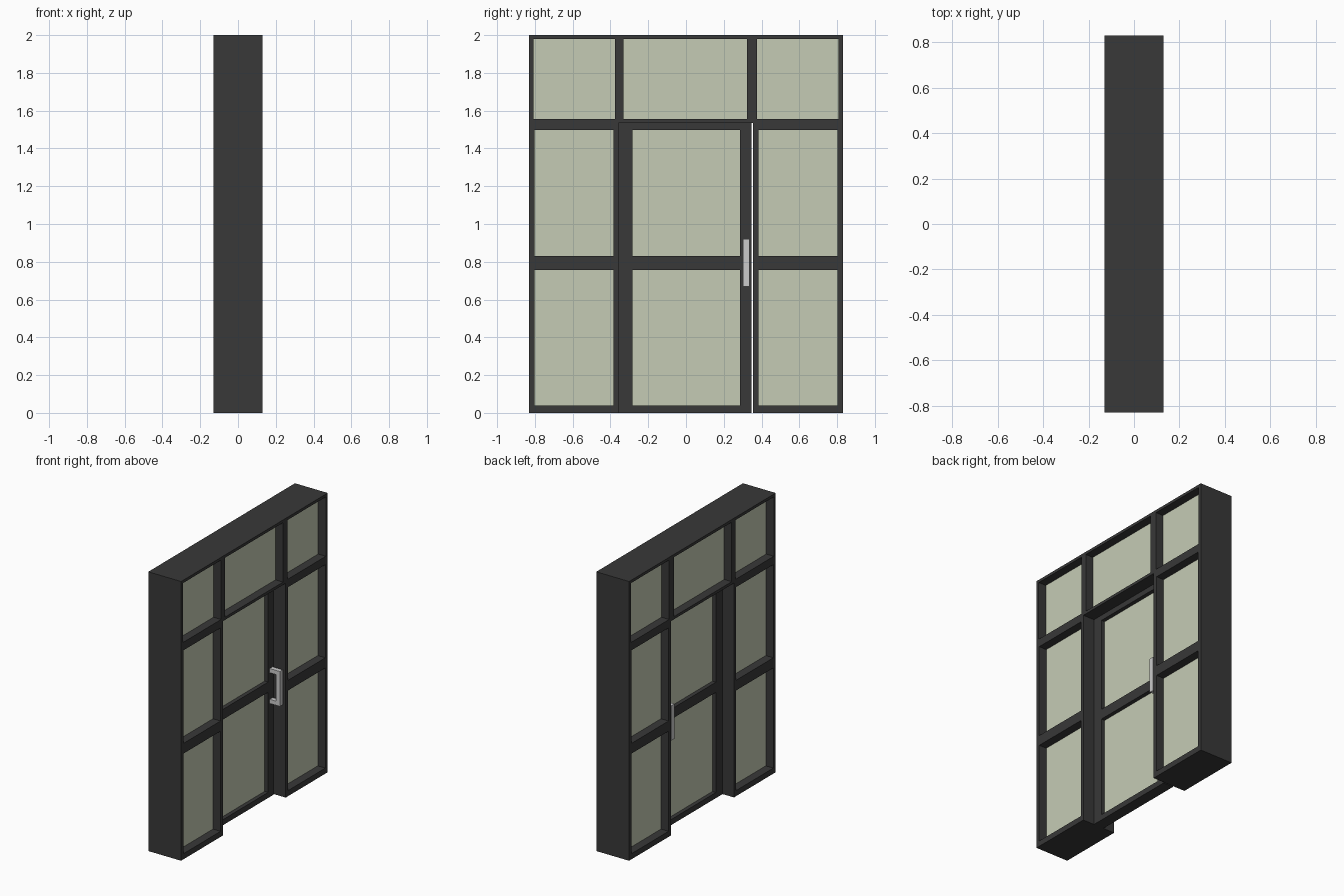
import bpy, bmesh

if "Cube" in bpy.data.objects:
    bpy.data.objects.remove(bpy.data.objects["Cube"])


def material(name, colour):
    m = bpy.data.materials.new(name)
    m.diffuse_color = colour
    m.use_nodes = True
    m.node_tree.nodes["Principled BSDF"].inputs["Base Color"].default_value = m.diffuse_color
    return m


DARK = material("dark_metal", (0.04, 0.04, 0.04, 1))
GLASS = material("pale_glass", (0.56, 0.6, 0.46, 0.75))


def finish(name, bm, mat):
    bmesh.ops.remove_doubles(bm, verts=bm.verts, dist=1e-5)
    bmesh.ops.recalc_face_normals(bm, faces=bm.faces)
    me = bpy.data.meshes.new(name)
    bm.to_mesh(me)
    bm.free()
    if mat:
        me.materials.append(mat)
    ob = bpy.data.objects.new(name, me)
    bpy.context.collection.objects.link(ob)
    return ob


def pierced_slab(name, bounds, holes, half, mat):
    """Slab in the y-z plane with rectangular openings (y0, y1, z0, z1)."""
    rects = [bounds] + holes
    ys = sorted({v for r in rects for v in r[:2]})
    zs = sorted({v for r in rects for v in r[2:]})

    def solid(i, j):
        if not (0 <= i < len(ys) - 1 and 0 <= j < len(zs) - 1):
            return False
        y, z = (ys[i] + ys[i + 1]) / 2, (zs[j] + zs[j + 1]) / 2
        return not any(a < y < b and c < z < d for a, b, c, d in holes)

    bm = bmesh.new()

    def quad(*pts):
        bm.faces.new([bm.verts.new(p) for p in pts])

    for i in range(len(ys) - 1):
        for j in range(len(zs) - 1):
            if not solid(i, j):
                continue
            a, b, c, d = ys[i], ys[i + 1], zs[j], zs[j + 1]
            for x in (-half, half):
                quad((x, a, c), (x, b, c), (x, b, d), (x, a, d))
            for di, y in ((-1, a), (1, b)):
                if not solid(i + di, j):
                    quad((-half, y, c), (half, y, c), (half, y, d), (-half, y, d))
            for dj, z in ((-1, c), (1, d)):
                if not solid(i, j + dj):
                    quad((-half, a, z), (half, a, z), (half, b, z), (-half, b, z))
    return finish(name, bm, mat)


def boxes(name, items, mat=None):
    """One object made of boxes (x0, x1, y0, y1, z0, z1)."""
    bm = bmesh.new()
    for x0, x1, y0, y1, z0, z1 in items:
        for v in bmesh.ops.create_cube(bm, size=1)["verts"]:
            v.co = (x1 if v.co.x > 0 else x0,
                    y1 if v.co.y > 0 else y0,
                    z1 if v.co.z > 0 else z0)
    return finish(name, bm, mat)


def panes(name, openings, half):
    e = 0.006  # glass edge let into the frame
    boxes(name, [(-half, half, a - e, b + e, c - e, d + e)
                 for a, b, c, d in openings], GLASS)


# Fixed surround: side lights, transom lights and the doorway
lower, upper = (0.04, 0.757), (0.83, 1.497)
side = []
for s in (-1, 1):
    for y0, y1, z in ((0.383, 0.803, lower), (0.383, 0.803, upper),
                      (0.377, 0.808, (1.555, 1.98))):
        side.append((*sorted((s * y0, s * y1)), *z))
lights = side + [(-0.332, 0.324, 1.555, 1.98)]
doorway = (-0.357, 0.354, 0, 1.535)
pierced_slab("surround_frame", (-0.83, 0.83, 0, 2), lights + [doorway], 0.13, DARK)
panes("surround_glass", lights, 0.07)

# Door leaf, thinner than the surround
door_lights = [(-0.282, 0.285, *lower), (-0.282, 0.285, *upper)]
pierced_slab("door_leaf", (-0.357, 0.347, 0, 1.535), door_lights, 0.04, DARK)
panes("door_glass", door_lights, 0.012)

# Pull handles on both faces of the door
for label, s in (("right", 1), ("left", -1)):
    parts = [(0.09, 0.12, 0.67, 0.92), (0.038, 0.09, 0.67, 0.7), (0.038, 0.09, 0.89, 0.92)]
    boxes("door_handle_" + label,
          [(*sorted((s * a, s * b)), 0.302, 0.336, c, d) for a, b, c, d in parts])
